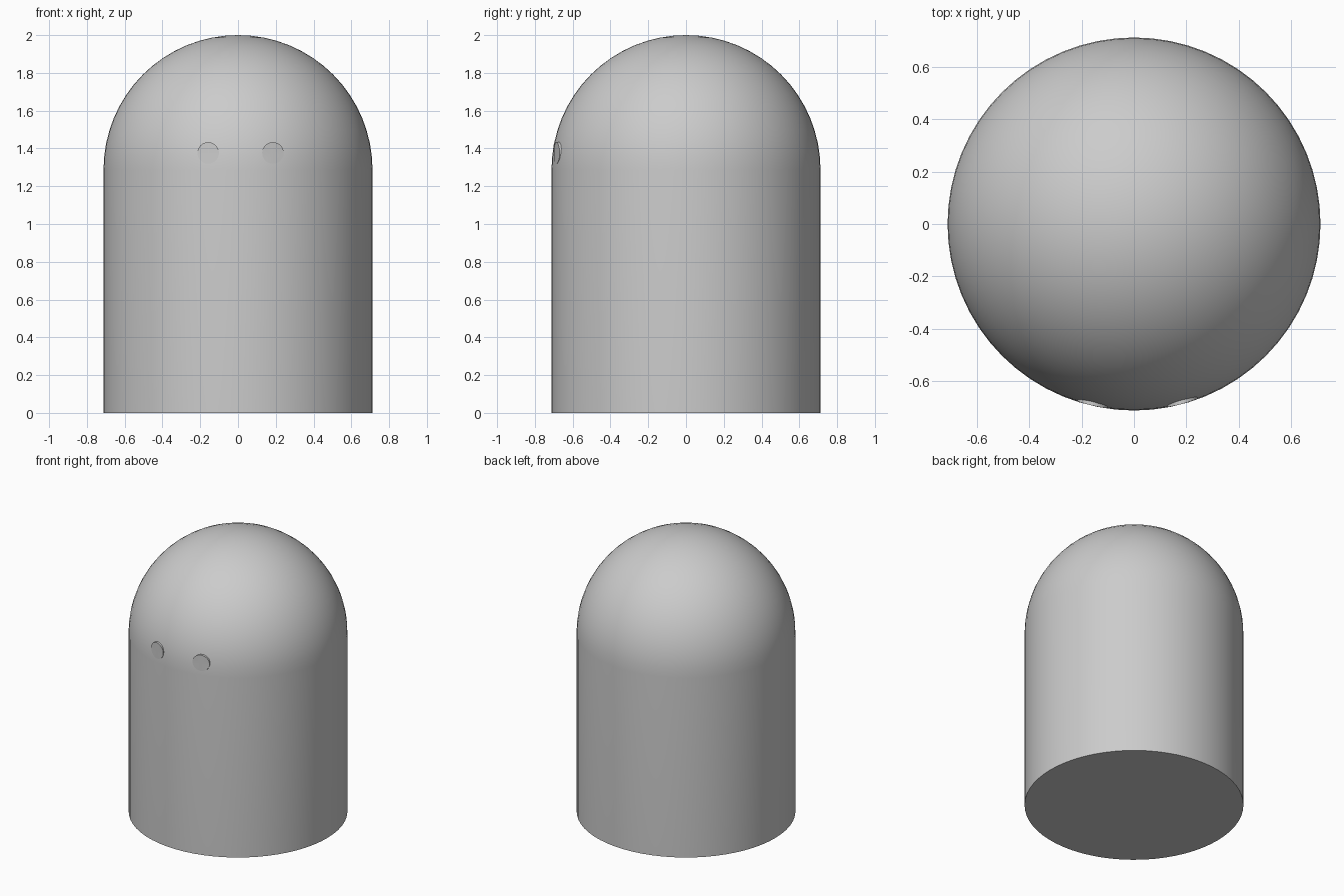
import bpy, bmesh, math

cube = bpy.data.objects.get("Cube")
if cube:
    bpy.data.objects.remove(cube, do_unlink=True)

RADIUS = 0.712
HEIGHT = 2.0
SPRING = HEIGHT - RADIUS   # height where the dome begins
SIDES = 64

grey = bpy.data.materials.new("plain grey")
grey.use_nodes = True
colour = (0.6, 0.6, 0.6, 1)
grey.diffuse_color = colour
grey.node_tree.nodes["Principled BSDF"].inputs["Base Color"].default_value = colour


def finish(bm, name):
    bmesh.ops.recalc_face_normals(bm, faces=bm.faces)
    mesh = bpy.data.meshes.new(name)
    bm.to_mesh(mesh)
    bm.free()
    mesh.materials.append(grey)
    obj = bpy.data.objects.new(name, mesh)
    bpy.context.collection.objects.link(obj)
    bpy.ops.object.select_all(action="DESELECT")
    obj.select_set(True)
    bpy.context.view_layer.objects.active = obj
    bpy.ops.object.shade_smooth_by_angle(angle=math.radians(35))
    return obj


# Domed body: floor, straight wall and quarter-circle dome, spun about z
bm = bmesh.new()
rings = SIDES // 4
profile = [(0, 0), (RADIUS, 0)]
for i in range(rings + 1):
    a = math.pi / 2 * i / rings
    profile.append((RADIUS * math.cos(a), SPRING + RADIUS * math.sin(a)))
verts = [bm.verts.new((r, 0, z)) for r, z in profile]
edges = [bm.edges.new(pair) for pair in zip(verts, verts[1:])]
bmesh.ops.spin(bm, geom=verts + edges, cent=(0, 0, 0), axis=(0, 0, 1),
               angle=math.tau, steps=SIDES, use_duplicate=False)
bmesh.ops.remove_doubles(bm, verts=bm.verts, dist=0.0005)
finish(bm, "domed_body")


# Eyes: round plugs whose faces continue the straight wall upward
def eye(name, x, z=1.376, radius=0.057):
    bm = bmesh.new()
    bmesh.ops.create_cone(bm, cap_ends=True, cap_tris=True, segments=32,
                          radius1=radius, radius2=radius, depth=1)
    for v in bm.verts:
        px, pz = x + v.co.x, z + v.co.y
        y = -math.sqrt((RADIUS - 0.001) ** 2 - px ** 2) if v.co.z > 0 else -0.62
        v.co = (px, y, pz)
    finish(bm, name)


eye("right_eye", -0.158)
eye("left_eye", 0.185)
